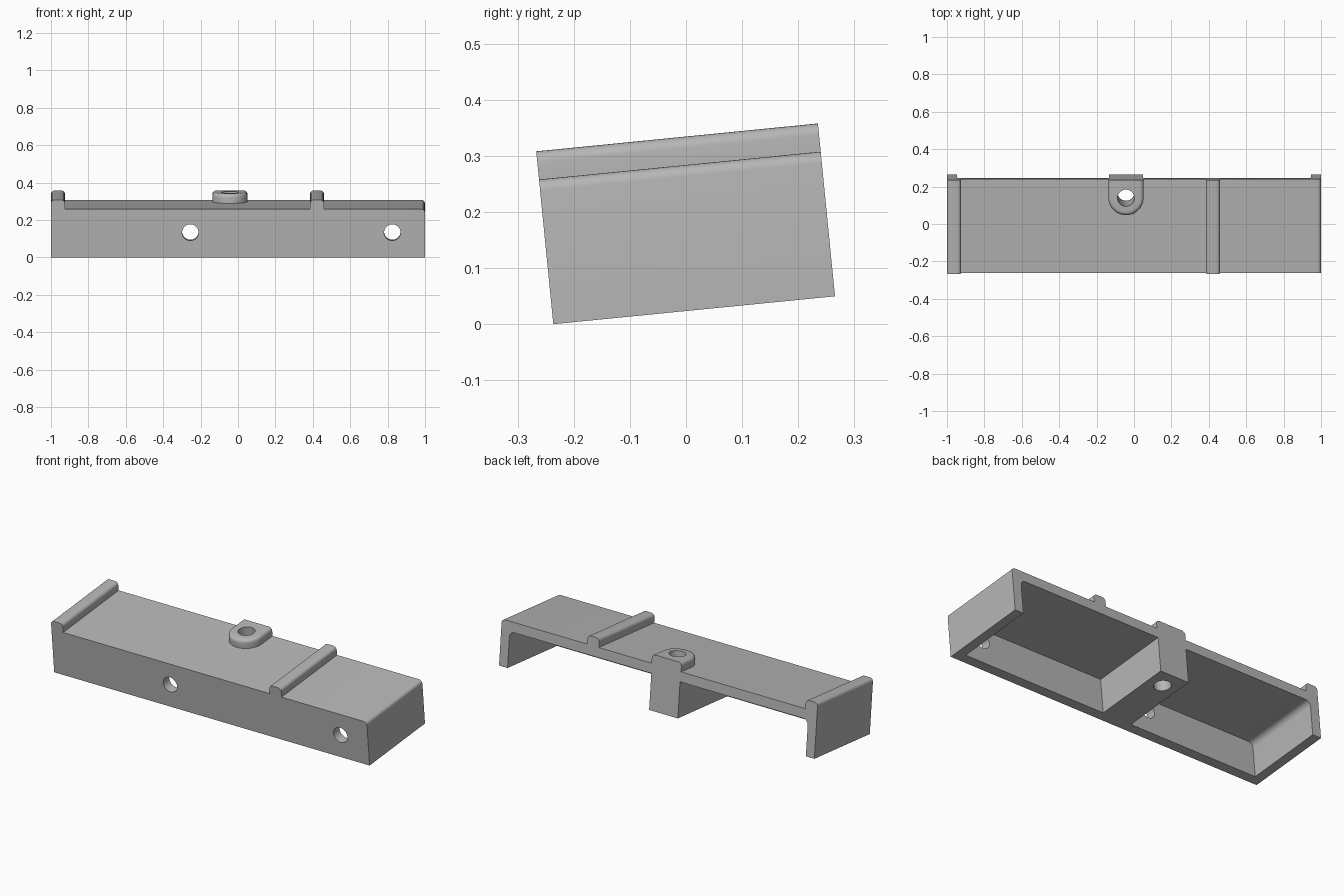
import bpy, bmesh, math
from mathutils import Matrix, Vector

cube = bpy.data.objects.get("Cube")
if cube:
    bpy.data.objects.remove(cube, do_unlink=True)

DEPTH, BODY_H, TOP_H, WALL = 0.5045, 0.259, 0.3095, 0.054
TILT = math.radians(5.65)
LUG_X, LUG_Y, LUG_R, HOLE_R = -0.043, 0.408, 0.094, 0.045

grey = bpy.data.materials.new("plain grey")
grey.use_nodes = True
grey.diffuse_color = (0.47, 0.47, 0.47, 1)
grey.node_tree.nodes["Principled BSDF"].inputs["Base Color"].default_value = (0.47, 0.47, 0.47, 1)


def rounded(corners, steps=6):
    """Outline from (x, y, radius) corners, with fillets where radius > 0."""
    out = []
    for i, (x, y, r) in enumerate(corners):
        p = Vector((x, y))
        if r == 0:
            out.append(p)
            continue
        a = p + (Vector(corners[i - 1][:2]) - p).normalized() * r
        b = p + (Vector(corners[(i + 1) % len(corners)][:2]) - p).normalized() * r
        centre = a + b - p
        for k in range(steps + 1):
            t = math.pi / 2 * k / steps
            out.append(centre + (a - centre) * math.sin(math.pi / 2 - t) + (b - centre) * math.sin(t))
    return out


def extrude(name, points, offset, bevel=0):
    """Solid from 3D outline points swept along offset."""
    bm = bmesh.new()
    base = bm.faces.new([bm.verts.new(p) for p in points])
    top = bmesh.ops.extrude_face_region(bm, geom=[base], use_keep_orig=True)
    verts = [g for g in top["geom"] if isinstance(g, bmesh.types.BMVert)]
    bmesh.ops.translate(bm, verts=verts, vec=offset)
    if bevel:
        rim = [e for e in bm.edges if all(v in verts for v in e.verts)
               and min(v.co.y for v in e.verts) < DEPTH - 0.001]
        bmesh.ops.bevel(bm, geom=rim, offset=bevel, segments=5, profile=0.5, affect='EDGES')
    bmesh.ops.recalc_face_normals(bm, faces=bm.faces)
    mesh = bpy.data.meshes.new(name)
    bm.to_mesh(mesh)
    bm.free()
    mesh.materials.append(grey)
    obj = bpy.data.objects.new(name, mesh)
    bpy.context.collection.objects.link(obj)
    return obj


def section(name, corners, y0, y1):
    return extrude(name, [(p.x, y0, p.y) for p in rounded(corners)], (0, y1 - y0, 0))


def cylinder(name, origin, direction, radius, length, n=40):
    rot = Vector(direction).to_track_quat('Z', 'Y')
    ring = [Vector(origin) + rot @ Vector((radius * math.cos(math.tau * k / n),
            radius * math.sin(math.tau * k / n), 0)) for k in range(n)]
    return extrude(name, ring, Vector(direction) * length)


def combine(target, tool, operation):
    mod = target.modifiers.new(tool.name, 'BOOLEAN')
    mod.operation, mod.solver, mod.object = operation, 'EXACT', tool
    bpy.context.view_layer.objects.active = target
    bpy.ops.object.modifier_apply(modifier=mod.name)
    bpy.data.objects.remove(tool, do_unlink=True)


# Body with two raised ridges, swept front to back
F = 0.02
bracket = section("bracket_body", [
    (-1, 0, 0), (1, 0, 0), (1, BODY_H, F),
    (0.46, BODY_H, 0), (0.46, TOP_H, F), (0.385, TOP_H, F), (0.385, BODY_H, 0),
    (-0.925, BODY_H, 0), (-0.925, TOP_H, F), (-1, TOP_H, F)], 0, DEPTH)

# Fastening lug at the back edge
arc = [(LUG_X + LUG_R * math.cos(a), LUG_Y + LUG_R * math.sin(a))
       for a in (math.pi + math.pi * k / 32 for k in range(33))]
outline = [(LUG_X + LUG_R, DEPTH), (LUG_X - LUG_R, DEPTH)] + arc
z0 = BODY_H - 0.02
lug = extrude("lug", [(x, y, z0) for x, y in outline], (0, 0, TOP_H - z0), bevel=F)
combine(bracket, lug, 'UNION')

# Cavities open below and behind, leaving end walls and a centre block
ceiling, end = BODY_H - 0.056, 1 - WALL
for side, inner in ((-1, LUG_X - 0.091), (1, LUG_X + 0.091)):
    cavity = section("cavity", [(side * end, -0.1, 0), (inner, -0.1, 0),
                                (inner, ceiling, 0), (side * end, ceiling, 0.03)],
                     WALL, DEPTH + 0.1)
    combine(bracket, cavity, 'DIFFERENCE')

# Front bolt holes and the vertical hole through lug and block
for x in (-0.255, 0.825):
    combine(bracket, cylinder("bolt_hole", (x, -0.1, 0.134), (0, 1, 0), 0.044, 0.2), 'DIFFERENCE')
combine(bracket, cylinder("lug_hole", (LUG_X, LUG_Y, -0.1), (0, 0, 1), HOLE_R, 0.6), 'DIFFERENCE')

# Tilt the finished part back onto its front lower edge
bracket.data.transform(Matrix.Translation((0, -0.2365, 0)) @ Matrix.Rotation(TILT, 4, 'X'))
bpy.ops.object.select_all(action='DESELECT')
bracket.select_set(True)
bpy.context.view_layer.objects.active = bracket
bpy.ops.object.shade_smooth_by_angle(angle=math.radians(30))
